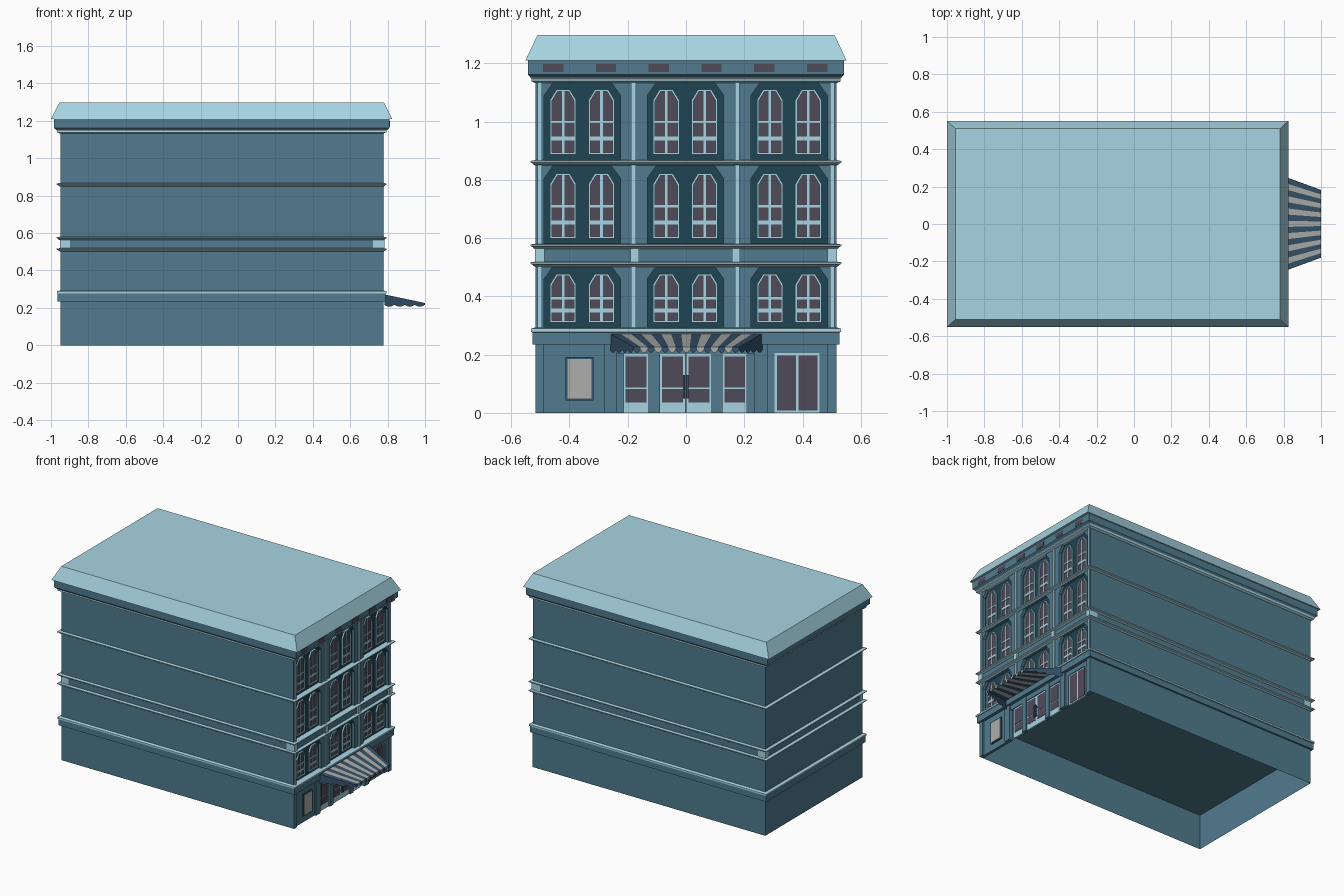
import bpy, bmesh, math

if "Cube" in bpy.data.objects:
    bpy.data.objects.remove(bpy.data.objects["Cube"])


def mat(name, c):
    m = bpy.data.materials.new(name)
    m.diffuse_color = (*c, 1)
    m.use_nodes = True
    m.node_tree.nodes["Principled BSDF"].inputs["Base Color"].default_value = m.diffuse_color
    return m


WALL = mat("wall_teal", (.082, .198, .274))
LIGHT = mat("light_trim", (.39, .66, .76))
DARK = mat("dark_panel", (.014, .056, .087))
GLASS = mat("glass", (.078, .069, .102))
STRIPE = mat("awning_blue", (.035, .085, .145))
GREY = mat("pale_grey", (.42, .42, .41))

X0, X1, Y = -.95, .775, .516      # main wall planes


class Part:
    """Collects simple solids into one mesh object."""

    def __init__(self):
        self.bm = bmesh.new()

    def face(self, pts):
        return self.bm.faces.new([self.bm.verts.new(p) for p in pts])

    def loft(self, loops, cap=True):
        rings = [[self.bm.verts.new(p) for p in l] for l in loops]
        n = len(rings[0])
        for a, b in zip(rings, rings[1:]):
            for i in range(n):
                j = (i + 1) % n
                self.bm.faces.new((a[i], a[j], b[j], b[i]))
        if cap:
            self.bm.faces.new(rings[0][::-1])
            self.bm.faces.new(rings[-1])
        return self

    def prism(self, prof, xa, xb):
        return self.loft([[(x, y, z) for y, z in prof] for x in (xa, xb)])

    def box(self, xa, xb, ya, yb, za, zb):
        return self.prism([(ya, za), (yb, za), (yb, zb), (ya, zb)], xa, xb)

    def tier(self, rows, cap=True):
        # stacked rectangles around the building: (x offset, y offset, z)
        return self.loft([[(X0 - a, -Y - b, z), (X1 + a, -Y - b, z),
                           (X1 + a, Y + b, z), (X0 - a, Y + b, z)] for a, b, z in rows], cap)

    def done(self, name, m, fix=True):
        if fix:
            bmesh.ops.recalc_face_normals(self.bm, faces=self.bm.faces)
        me = bpy.data.meshes.new(name)
        self.bm.to_mesh(me)
        self.bm.free()
        me.materials.append(m)
        ob = bpy.data.objects.new(name, me)
        bpy.context.collection.objects.link(ob)
        return ob


def arch(c, hw, za, zb, cy, cz):
    # upright panel with clipped top corners
    return [(c - hw, za), (c + hw, za), (c + hw, zb - cz), (c + hw - cy, zb),
            (c - hw + cy, zb), (c - hw, zb - cz)]


# Hollow ground floor and solid upper body
p = Part()
p.loft([[(X0, -Y, z), (.755, -Y, z), (.755, Y, z), (X0, Y, z)] for z in (0, .245)], False)
p.done("ground_floor_walls", WALL)
Part().box(X0, .745, -Y, Y, .25, 1.2).done("upper_body", WALL)

# Horizontal bands, ledges, cornice and roof
Part().tier([(.014, .011, .235), (.014, .011, .277)]).done("storefront_band", WALL)
Part().tier([(.014, .011, .276), (.019, .017, .278), (.019, .017, .289),
             (0, 0, .294)]).done("storefront_band_cap", LIGHT)
p = Part()
for z in (.501, .562, .849):
    p.tier([(.002, .002, z), (.012, .010, z + .005), (.012, .010, z + .007),
            (.02, .018, z + .011), (.02, .018, z + .016), (0, 0, z + .019)])
p.done("floor_ledges", LIGHT)
Part().tier([(.002, .002, 1.132), (.018, .015, 1.139), (.018, .015, 1.147),
             (.022, .018, 1.152)]).done("cornice_moulding", LIGHT)
Part().tier([(.02, .016, 1.15), (.035, .027, 1.162), (.035, .027, 1.212)]).done("cornice", WALL)
Part().tier([(.05, .035, 1.21), (.005, -.006, 1.298)]).done("roof", LIGHT)
p = Part()
for i in range(6):
    c = -.456 + i * .1812
    p.box(.79, .812, c - .035, c + .035, 1.17, 1.198)
p.done("cornice_vents", GLASS)

# Facade wall with three clipped openings on each floor
BAYS = (-.356, -.002, .354)
FLOORS = ((.29, .505, .31, .477), (.575, .85, .598, .822), (.866, 1.135, .887, 1.11))
HB = .131
wall, panels, frames, panes = Part(), Part(), Part(), Part()
edges = [-Y] + [e for b in BAYS for e in (b - HB, b + HB)] + [Y]
for a, b in zip(edges[::2], edges[1::2]):
    wall.box(.74, X1, a, b, .25, 1.16)
for za, zb in ((.5, .58), (.848, .868), (1.133, 1.16)):
    for c in BAYS:
        wall.box(.74, X1, c - HB, c + HB, za, zb)
for za, zb, wa, wb in FLOORS:
    for c in BAYS:
        panels.box(.742, .757, c - HB, c + HB, za, zb)
        for s in (-1, 1):
            e = c + s * HB
            wall.prism([(e, zb), (e - s * .032, zb), (e, zb - .045)], .742, X1)
            # Windows: ring frame, glass and glazing bars
            w = c + s * .066
            out = arch(w, .045, wa, wb, .022, .036)
            inn = arch(w, .038, wa + .007, wb - .007, .019, .032)
            frames.loft([[(x, y, z) for y, z in l] for x, l in
                         ((.755, out), (.767, out), (.767, inn), (.755, inn))], False)
            panes.prism(inn, .75, .759)
            frames.box(.757, .764, w - .0045, w + .0045, wa + .003, wb - .003)
            h = wb - wa
            frames.box(.757, .764, w - .04, w + .04, wa + h * .5 - .004, wa + h * .5 + .004)
            frames.box(.757, .764, w - .04, w + .04, wa + h * .25 - .007, wa + h * .25 + .007)
wall.done("facade_wall", WALL)
panels.done("window_bay_panels", DARK)
frames.done("window_frames", LIGHT)
panes.done("window_glass", GLASS)

# Slim pilaster strips and the frieze blocks
p = Part()
for c in (-.502, -.18, .176, .502):
    for za, zb in ((.29, .503), (.578, .852), (.866, 1.134)):
        p.box(.77, .781, c - .008, c + .008, za, zb)
for c in (-.176, .172):
    p.box(.77, .784, c - .014, c + .014, .517, .565)
for s in (-1, 1):
    for xa, xb in ((X0 - .003, X0 + .053), (.722, .784)):
        p.box(xa, xb, *sorted((s * .486, s * (Y + .003))), .517, .565)
p.done("pilaster_strips", LIGHT)

# Storefront pilasters, wall panels and poster
p = Part()
for a, b in ((-Y, -.487), (-.282, -.237), (.234, .279), (.484, Y)):
    p.box(.75, .778, a, b, 0, .24)
p.box(.75, .768, -.487, -.282, 0, .24)
p.box(.75, .768, .279, .303, 0, .24).box(.75, .768, .459, .484, 0, .24)
p.box(.75, .768, .303, .459, .205, .24)
p.box(.75, .768, -.237, .234, .203, .24)
for a, b in ((-.128, -.09), (.088, .125)):
    p.box(.75, .772, a, b, 0, .24)
p.done("storefront_piers", WALL)
Part().box(.76, .776, -.414, -.317, .043, .192).done("poster_frame", STRIPE)
Part().box(.77, .778, -.407, -.324, .05, .185).done("poster", GREY)

# Doors, side lights and shop window
f, g = Part(), Part()
for a, b in ((-.215, -.128), (-.09, -.002), (0, .088), (.125, .21)):
    f.box(.75, .763, a, b, 0, .203)
    for za, zb in ((.036, .082), (.088, .193)):
        g.box(.755, .765, a + .008, b - .008, za, zb)
f.box(.75, .763, .303, .459, 0, .205)
for a, b in ((.313, .377), (.387, .451)):
    g.box(.755, .765, a, b, .008, .197)
f.done("door_frames", LIGHT)
g.done("door_glass", GLASS)
p = Part()
for y in (-.007, .005):
    p.box(.772, .778, y - .003, y + .003, .05, .13)
    for z in (.06, .12):
        p.box(.76, .775, y - .002, y + .002, z - .003, z + .003)
p.done("door_handles", STRIPE)

# Striped fan awning with scalloped valance
N, K = 15, 6
blue, pale = Part(), Part()
back = lambda t: (.782, -.26 + .522 * t, .272)
front = lambda t: (1.0, -.18 + .362 * t, .226)
drop = lambda t: .217 - .011 * math.sin(math.pi * t)
for i in range(N):
    q = pale if i % 2 else blue
    a, b = i / N, (i + 1) / N
    q.face([back(a), front(a), front(b), back(b)])
    hem = [(1.0, front(a + (b - a) * k / K)[1], drop(k / K)) for k in range(K + 1)]
    q.face([front(b), front(a)] + hem)
for t in (0, 1):
    A, B = back(t), front(t)
    for i in range(4):
        mix = lambda u: [A[j] + (B[j] - A[j]) * u for j in range(3)]
        hem = [(*mix((i + k / K) / 4)[:2], drop(k / K)) for k in range(K + 1)]
        pts = [mix((i + 1) / 4), mix(i / 4)] + hem
        blue.face(pts if t == 0 else pts[::-1])
blue.done("awning_dark_stripes", STRIPE, False)
pale.done("awning_pale_stripes", GREY, False)
